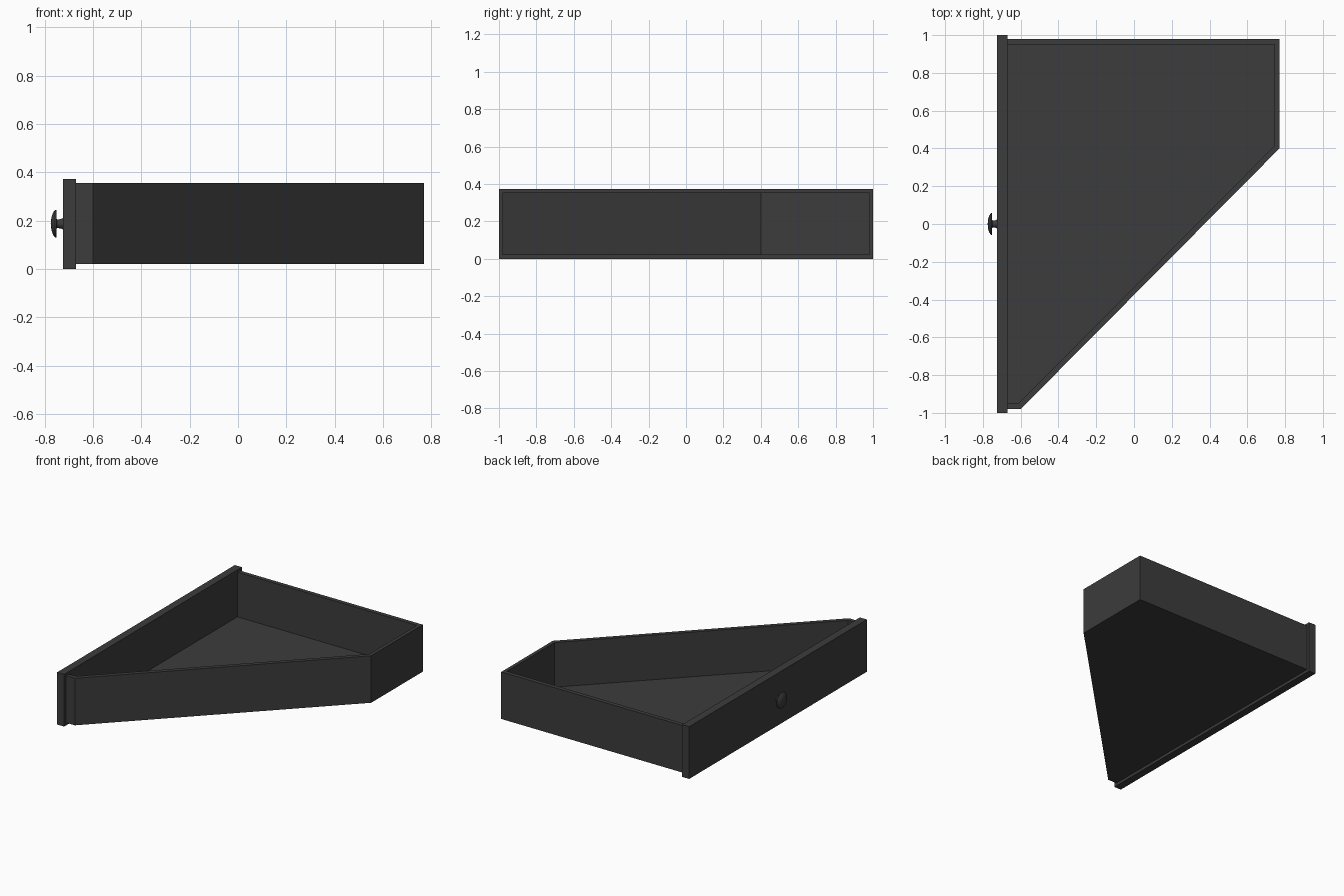
import bpy, bmesh, math

if "Cube" in bpy.data.objects:
    bpy.data.objects.remove(bpy.data.objects["Cube"])

mat = bpy.data.materials.new("dark_wood")
mat.diffuse_color = (0.045, 0.045, 0.045, 1)
mat.use_nodes = True
mat.node_tree.nodes["Principled BSDF"].inputs["Base Color"].default_value = mat.diffuse_color


def add_object(name, bm):
    bmesh.ops.recalc_face_normals(bm, faces=bm.faces)
    mesh = bpy.data.meshes.new(name)
    bm.to_mesh(mesh)
    bm.free()
    mesh.materials.append(mat)
    obj = bpy.data.objects.new(name, mesh)
    bpy.context.collection.objects.link(obj)
    return obj


def prism(name, outline, z0, z1):
    """Extrude a flat outline from z0 up to z1."""
    bm = bmesh.new()
    face = bm.faces.new([bm.verts.new((x, y, z0)) for x, y in outline])
    geom = bmesh.ops.extrude_face_region(bm, geom=[face])["geom"]
    top = [v for v in geom if isinstance(v, bmesh.types.BMVert)]
    bmesh.ops.translate(bm, verts=top, vec=(0, 0, z1 - z0))
    return add_object(name, bm)


# Corner-drawer outline, open towards the front panel
outer = [(-0.67, 0.98), (0.77, 0.98), (0.77, 0.40), (-0.60, -0.98), (-0.67, -0.98)]
inner = [(-0.67, 0.95), (0.745, 0.95), (0.745, 0.415), (-0.612, -0.95), (-0.67, -0.95)]

# Wall strip running round the outline, and the floor within it
prism("drawer_walls", outer + inner[::-1], 0.02, 0.355)
prism("drawer_floor", inner, 0.02, 0.037)

# Front panel
prism("front_panel", [(-0.725, -0.99), (-0.67, -0.99), (-0.67, 0.99), (-0.725, 0.99)] and
      [(-0.725, -1), (-0.67, -1), (-0.67, 1), (-0.725, 1)], 0, 0.372)

# Mushroom knob: profile (x, radius) spun about the x axis
profile = [(-0.724, 0.0), (-0.724, 0.024), (-0.735, 0.019), (-0.748, 0.018),
           (-0.754, 0.024), (-0.754, 0.045), (-0.752, 0.057), (-0.757, 0.057),
           (-0.766, 0.045), (-0.772, 0.027), (-0.775, 0.0)]
bm = bmesh.new()
verts = [bm.verts.new((x, 0, 0.187 + r)) for x, r in profile]
edges = [bm.edges.new(pair) for pair in zip(verts, verts[1:])]
bmesh.ops.spin(bm, geom=verts + edges, cent=(0, 0, 0.187), axis=(1, 0, 0),
               angle=math.tau, steps=24)
bmesh.ops.remove_doubles(bm, verts=bm.verts, dist=0.0005)
knob = add_object("knob", bm)
bpy.context.view_layer.objects.active = knob
knob.select_set(True)
bpy.ops.object.shade_smooth_by_angle(angle=math.radians(40))
